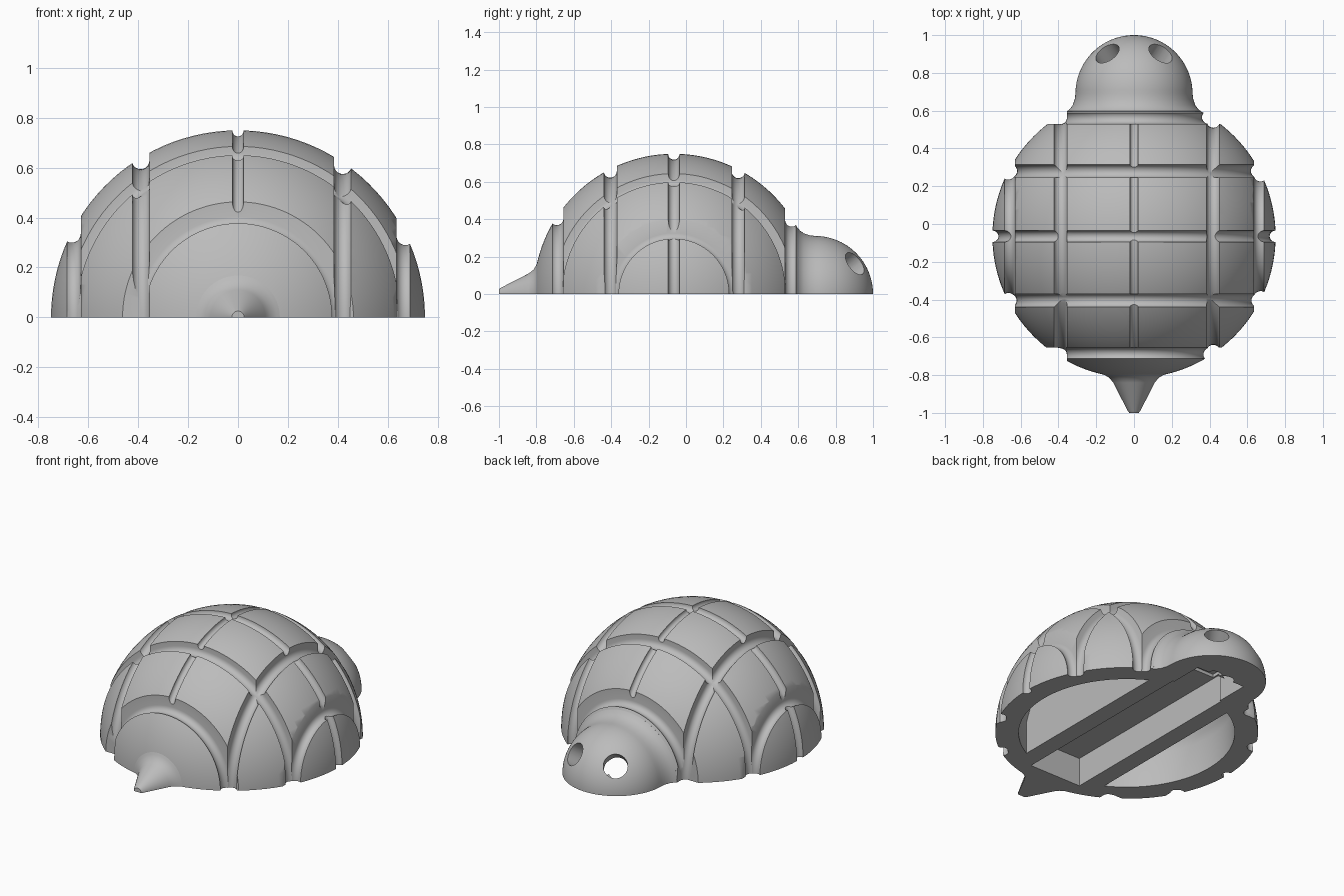
import bpy
import bmesh
from math import sin, cos, pi, radians, sqrt
from mathutils import Vector, Matrix

if "Cube" in bpy.data.objects:
    bpy.data.objects.remove(bpy.data.objects["Cube"])

RADIUS = 0.75
MID = -0.065          # y of the shell centre
SEGS = 112

grey = bpy.data.materials.new("plain grey")
grey.diffuse_color = (0.5, 0.5, 0.5, 1)
grey.use_nodes = True
grey.node_tree.nodes["Principled BSDF"].inputs["Base Color"].default_value = (0.5, 0.5, 0.5, 1)


def finish(bm, name):
    bmesh.ops.remove_doubles(bm, verts=bm.verts, dist=1e-5)
    bmesh.ops.recalc_face_normals(bm, faces=bm.faces)
    mesh = bpy.data.meshes.new(name)
    bm.to_mesh(mesh)
    bm.free()
    mesh.materials.append(grey)
    obj = bpy.data.objects.new(name, mesh)
    bpy.context.collection.objects.link(obj)
    return obj


def lathe(name, profile, axis, closed=False, arc=None):
    """Spin (along, radius) points round an axis; arc limits the angles."""
    start, end = arc or (0.013, 0.013 + 2 * pi)
    place = {"X": lambda a, u, v: (a, u + MID, v),
             "Y": lambda a, u, v: (u, a, v),
             "Z": lambda a, u, v: (u, v + MID, a)}[axis]
    bm = bmesh.new()
    rings = []
    for i in range(SEGS + 1):
        t = start + (end - start) * i / SEGS
        rings.append([bm.verts.new(place(a, r * cos(t), r * sin(t))) for a, r in profile])
    n = len(profile)
    for p, q in zip(rings, rings[1:]):
        for j in range(n if closed else n - 1):
            k = (j + 1) % n
            bm.faces.new((p[j], p[k], q[k], q[j]))
    if arc:
        bm.faces.new(rings[0])
        bm.faces.new(rings[-1])
    return finish(bm, name)


def arc_points(centre, radius, start, end, steps):
    angles = [start + (end - start) * i / steps for i in range(steps + 1)]
    return [(centre + radius * cos(t), max(0, radius * sin(t))) for t in angles]


def box(name, low, high):
    low, high = Vector(low), Vector(high)
    bm = bmesh.new()
    bmesh.ops.create_cube(bm, size=1, matrix=Matrix.Translation((low + high) / 2)
                          @ Matrix.Diagonal((*(high - low), 1)))
    return finish(bm, name)


def groove(axis, at, half_width, depth, arc=None):
    """Ring cutter with a rounded floor and straight walls."""
    offset = at - (MID if axis == "Y" else 0)
    low = sqrt(RADIUS ** 2 - offset ** 2) - depth + half_width
    profile = [(at - half_width, 1.0)]
    profile += [(at - half_width * cos(pi * i / 10), low - half_width * sin(pi * i / 10))
                for i in range(11)]
    profile.append((at + half_width, 1.0))
    return lathe("groove_cutter", profile, axis, True, arc)


def carve(obj, cutters):
    for cutter in cutters:
        mod = obj.modifiers.new("cut", "BOOLEAN")
        mod.operation = "DIFFERENCE"
        mod.solver = "EXACT"
        mod.object = cutter
    bpy.context.view_layer.update()
    result = bpy.data.meshes.new_from_object(
        obj.evaluated_get(bpy.context.evaluated_depsgraph_get()))
    obj.modifiers.clear()
    obj.data = result


# Solid parts: domed shell, round head with flared neck, pointed tail
shell = lathe("shell", arc_points(MID, RADIUS, pi, 0, 64), "Y")
neck = [(0.48, 0), (0.5, 0.3), (0.597, 0.354), (0.61, 0.338), (0.63, 0.324), (0.66, 0.314)]
head = lathe("head", neck + arc_points(0.69, 0.31, pi / 2, 0, 24), "Y")
tail = lathe("tail", [(-1, 0), (-1, 0.025), (-0.99, 0.033), (-0.84, 0.11), (-0.815, 0.13),
                      (-0.8, 0.155), (-0.785, 0.2), (-0.74, 0.19), (-0.72, 0)], "Y")

# Shell grooves
grooves = [groove("X", x, 0.035, 0.047) for x in (-0.665, -0.39, 0.42, 0.67)]
grooves += [groove("Y", y, 0.035, 0.047) for y in (-0.69, -0.405, 0.28, 0.565)]
grooves.append(groove("Y", MID, 0.03, 0.032))
grooves.append(groove("X", 0, 0.022, 0.025, (radians(34), radians(146))))

# Underside: side cavities either side of a solid beam, with a trough along it
ground = box("ground_cutter", (-2, -2, -2), (2, 2, 0))
dome = [(0.65 * sin(t), 0.65 * cos(t)) for t in (0.32 + (pi / 2 - 0.32) * i / 20 for i in range(21))]
cavity = lathe("cavity_cutter", [(-0.1, 0), (-0.1, dome[0][1])] + dome, "Z")
beam = box("beam_cutter", (-0.29, -1, -1), (0.29, 1, 1))
carve(cavity, [beam])
trough = box("trough_cutter", (-0.18, -0.7, -0.1), (0.18, 0.56, 0.18))
pocket = box("pocket_cutter", (-0.17, 0.5, -0.1), (0.17, 0.77, 0.2))

# Eye holes drilled along the head's surface normal into the pocket
eyes = []
for side in (-1, 1):
    normal = Vector((side * 0.45, 0.68, 0.52)).normalized()
    spot = Vector((0, 0.69, 0)) + normal * 0.22
    bm = bmesh.new()
    bmesh.ops.create_cone(bm, cap_ends=True, segments=40, radius1=0.07, radius2=0.07, depth=0.3,
                          matrix=Matrix.Translation(spot)
                          @ normal.to_track_quat("Z", "Y").to_matrix().to_4x4())
    eyes.append(finish(bm, "eye_cutter"))

carve(shell, [ground] + grooves + [cavity, trough, pocket])
carve(head, [ground, trough, pocket] + eyes)
carve(tail, [ground])

# Remove the cutters and shade the parts
for cutter in grooves + eyes + [ground, cavity, beam, trough, pocket]:
    bpy.data.objects.remove(cutter)
for part in (shell, head, tail):
    bpy.ops.object.select_all(action="DESELECT")
    part.select_set(True)
    bpy.context.view_layer.objects.active = part
    bpy.ops.object.shade_smooth_by_angle(angle=radians(35))
